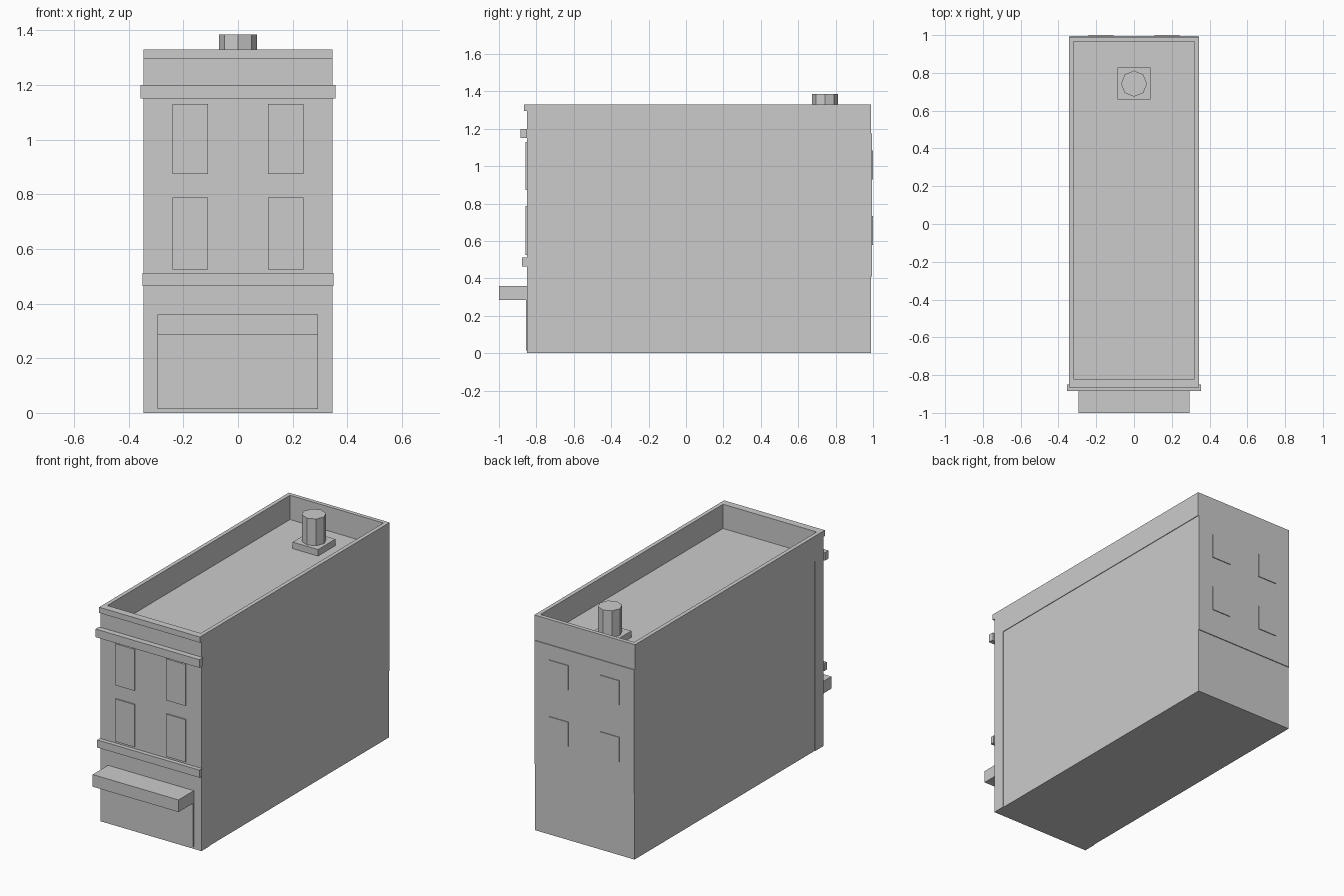
import bpy
import bmesh

cube = bpy.data.objects.get("Cube")
if cube:
    bpy.data.objects.remove(cube, do_unlink=True)

# One plain stone grey for the whole building
grey = bpy.data.materials.new("plain_grey")
grey.use_nodes = True
colour = (0.6, 0.6, 0.6, 1)
grey.diffuse_color = colour
grey.node_tree.nodes["Principled BSDF"].inputs["Base Color"].default_value = colour


def finish(name, bm):
    mesh = bpy.data.meshes.new(name)
    bmesh.ops.recalc_face_normals(bm, faces=bm.faces)
    bm.to_mesh(mesh)
    bm.free()
    mesh.materials.append(grey)
    obj = bpy.data.objects.new(name, mesh)
    bpy.context.collection.objects.link(obj)
    return obj


def box(name, x, y, z):
    """Box from (low, high) ranges on each axis."""
    bm = bmesh.new()
    bmesh.ops.create_cube(bm, size=1)
    for v in bm.verts:
        v.co = [r[0] + (c + 0.5) * (r[1] - r[0]) for c, r in zip(v.co, (x, y, z))]
    return finish(name, bm)


def parapet(name, outer_x, inner_x, outer_y, inner_y, floor, top):
    """Block with an open roof well sunk into its top."""
    bm = bmesh.new()

    def ring(hx, ys, z):
        return [bm.verts.new((x, y, z)) for x, y in
                ((-hx, ys[0]), (hx, ys[0]), (hx, ys[1]), (-hx, ys[1]))]

    rings = [ring(outer_x, outer_y, floor), ring(outer_x, outer_y, top),
             ring(inner_x, inner_y, top), ring(inner_x, inner_y, floor + 0.005)]
    for a, b in zip(rings, rings[1:]):
        for i in range(4):
            j = (i + 1) % 4
            bm.faces.new((a[i], a[j], b[j], b[i]))
    bm.faces.new(rings[0])
    bm.faces.new(rings[-1])
    return finish(name, bm)


FRONT, BACK, HALF = -0.85, 0.99, 0.345
ROOF, TOP = 1.175, 1.33

# Main masses: the side walls sit slightly behind the front block and parapet
box("front_block", (-HALF, HALF), (FRONT, -0.77), (0, ROOF))
box("main_body", (-0.341, 0.341), (-0.77, BACK), (0, ROOF))
parapet("roof_parapet", HALF, 0.32, (FRONT, BACK), (-0.82, 0.965), ROOF, TOP)

# Front mouldings
box("top_cornice", (-HALF, HALF), (-0.865, FRONT), (1.295, TOP))
box("upper_band", (-0.356, 0.356), (-0.885, FRONT), (1.15, 1.2))
box("lower_band", (-0.35, 0.35), (-0.876, FRONT), (0.465, 0.512))

# Shop front and its awning
box("shop_front", (-0.295, 0.293), (-0.856, FRONT), (0.015, 0.285))
box("awning", (-0.295, 0.293), (-1, FRONT), (0.285, 0.36))

# Back wall panel
box("back_panel", (-0.341, 0.341), (BACK, 0.995), (0.41, ROOF))

# Windows, mirrored across the centre line
for side, s in (("left", 1), ("right", -1)):
    across = sorted((s * 0.109, s * 0.24))
    for level, front_z, back_z in (("lower", (0.525, 0.788), (0.58, 0.733)),
                                   ("upper", (0.873, 1.13), (0.93, 1.083))):
        box(f"front_window_{level}_{side}", across, (-0.858, FRONT), front_z)
        box(f"back_window_{level}_{side}", across, (0.995, 1), back_z)

# Chimney
box("chimney_base", (-0.087, 0.087), (0.658, 0.828), (ROOF, 1.22))
bm = bmesh.new()
bmesh.ops.create_cone(bm, cap_ends=True, segments=8, radius1=0.069, radius2=0.069, depth=0.185)
bmesh.ops.translate(bm, vec=(0, 0.743, 1.2925), verts=bm.verts)
finish("chimney_pipe", bm)
